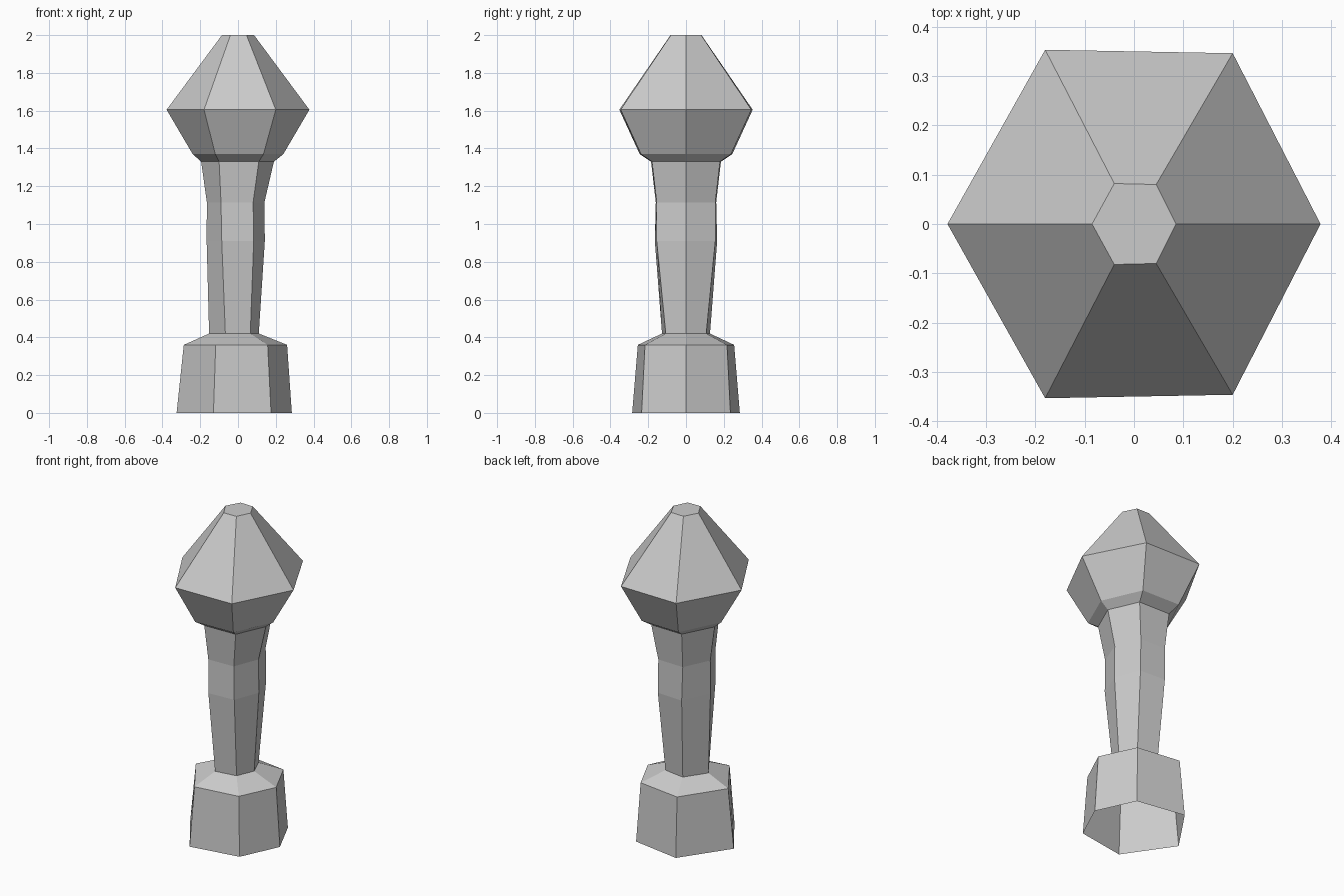
import bpy, bmesh

if "Cube" in bpy.data.objects:
    bpy.data.objects.remove(bpy.data.objects["Cube"])


def hex_ring(z, left, right, front_left, front_right, y_left, y_right):
    """Six-sided section, mirrored front to back."""
    return [(right, 0, z), (front_right, y_right, z), (front_left, y_left, z),
            (left, 0, z), (front_left, -y_left, z), (front_right, -y_right, z)]


def loft(name, sections, cap_top=False):
    bm = bmesh.new()
    rings = [[bm.verts.new(p) for p in hex_ring(*s)] for s in sections]
    for low, high in zip(rings, rings[1:]):
        for i in range(6):
            j = (i + 1) % 6
            bm.faces.new((low[i], low[j], high[j], high[i]))
    if cap_top:
        bm.faces.new(rings[-1])
    mesh = bpy.data.meshes.new(name)
    bm.to_mesh(mesh)
    bm.free()
    obj = bpy.data.objects.new(name, mesh)
    bpy.context.collection.objects.link(obj)
    return obj


# Sections: z, left x, right x, side-corner x (left, right), side-corner y (left, right)
base_top = (0.42, -0.153, 0.11, -0.067, 0.065, 0.127, 0.107)
neck = (1.33, -0.195, 0.19, -0.10, 0.11, 0.185, 0.18)

# Flared foot, open underneath
loft("base", [(0.0, -0.325, 0.285, -0.13, 0.175, 0.285, 0.235),
              (0.36, -0.287, 0.26, -0.118, 0.157, 0.255, 0.217),
              base_top])

# Slightly swollen grip
loft("handle", [base_top,
                (0.91, -0.166, 0.142, -0.086, 0.083, 0.165, 0.155),
                (1.115, -0.165, 0.14, -0.09, 0.08, 0.16, 0.155),
                neck])

# Faceted head with a flat tip
loft("head", [neck,
              (1.37, -0.24, 0.24, -0.12, 0.135, 0.245, 0.238),
              (1.605, -0.378, 0.378, -0.18, 0.20, 0.353, 0.346),
              (2.0, -0.085, 0.085, -0.04, 0.045, 0.082, 0.08)], cap_top=True)
